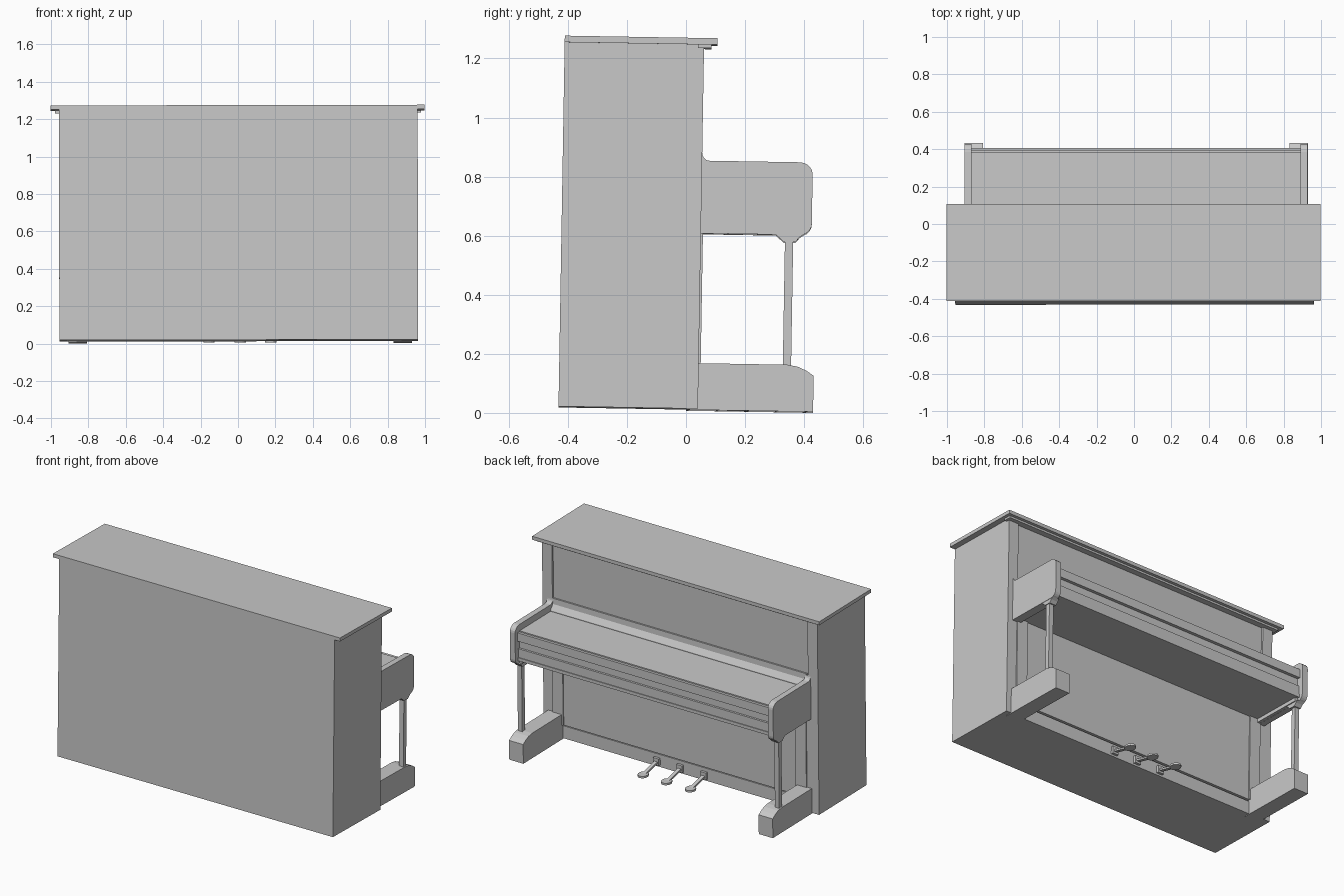
import bpy, bmesh, math
from mathutils import Matrix

if "Cube" in bpy.data.objects:
    bpy.data.objects.remove(bpy.data.objects["Cube"])

grey = bpy.data.materials.new("plain_grey")
grey.use_nodes = True
COLOUR = (0.58, 0.58, 0.58, 1)
grey.diffuse_color = COLOUR
grey.node_tree.nodes["Principled BSDF"].inputs["Base Color"].default_value = COLOUR

# the whole instrument leans very slightly
LEAN = Matrix.Rotation(-0.017, 4, 'X') @ Matrix.Rotation(-0.002, 4, 'Y')
MID = 0.012  # sideways centre of the keyboard and feet


def finish(name, bm):
    bmesh.ops.recalc_face_normals(bm, faces=bm.faces)
    mesh = bpy.data.meshes.new(name)
    bm.to_mesh(mesh)
    bm.free()
    mesh.materials.append(grey)
    ob = bpy.data.objects.new(name, mesh)
    bpy.context.collection.objects.link(ob)
    ob.matrix_world = LEAN
    return ob


def prism(name, profile, x0, x1):
    """Side profile of (y, z) points, extruded from x0 to x1."""
    bm = bmesh.new()
    face = bm.faces.new([bm.verts.new((x0, y, z)) for y, z in profile])
    new = bmesh.ops.extrude_face_region(bm, geom=[face])["geom"]
    verts = [v for v in new if isinstance(v, bmesh.types.BMVert)]
    bmesh.ops.translate(bm, verts=verts, vec=(x1 - x0, 0, 0))
    return finish(name, bm)


def box(name, x0, x1, y0, y1, z0, z1):
    return prism(name, [(y0, z0), (y1, z0), (y1, z1), (y0, z1)], x0, x1)


def arc(cy, cz, ry, rz, start, end, steps=5):
    angles = [math.radians(start + (end - start) * i / steps) for i in range(steps + 1)]
    return [(cy + ry * math.cos(a), cz + rz * math.sin(a)) for a in angles]


# cabinet: one body up to the front panels, lid and front moulding
box("cabinet", -0.955, 0.963, -0.432, 0.02, 0.013, 1.25)
box("lid", -1, 1, -0.432, 0.085, 1.246, 1.268)
box("lid_front_moulding", -0.975, 0.98, 0.02, 0.066, 1.234, 1.246)

# front panels and toe rail
box("upper_panel", -0.89, 0.90, 0, 0.028, 0.86, 1.24)
box("lower_panel", -0.89, 0.90, 0, 0.04, 0.1, 0.64)
box("toe_rail", -0.89, 0.90, 0, 0.034, 0.013, 0.092)

# keyboard section
KEY_L, KEY_R = MID - 0.885, MID + 0.885
box("keybed", KEY_L, KEY_R, 0, 0.39, 0.63, 0.65)
box("key_slip", KEY_L, KEY_R, 0, 0.385, 0.65, 0.705)
box("key_recess", KEY_L, KEY_R, 0, 0.372, 0.705, 0.77)
box("fallboard", KEY_L, KEY_R, 0, 0.37, 0.765, 0.812)
box("fallboard_lip", KEY_L, KEY_R, 0.376, 0.392, 0.755, 0.808)
box("fallboard_lip_joint", KEY_L, KEY_R, 0.36, 0.38, 0.755, 0.795)
prism("back_ledge", [(0, 0.79), (0.062, 0.79), (0.062, 0.818), (0.04, 0.85),
                     (0.038, 0.885), (0, 0.885)], KEY_L, KEY_R)

# paired side parts
cheek = ([(0.03, 0.607), (0.315, 0.607)] + arc(0.375, 0.645, 0.04, 0.038, -90, 0)
         + arc(0.37, 0.813, 0.045, 0.04, 0, 90) + arc(0.065, 0.88, 0.025, 0.027, 270, 180))
bracket = [(0.29, 0.61), (0.315, 0.588), (0.32, 0.583), (0.36, 0.583), (0.375, 0.6), (0.39, 0.61)]
foot = [(0, 0.009), (0.43, 0.009), (0.43, 0.131), (0.405, 0.148), (0.375, 0.161),
        (0.34, 0.167), (0, 0.167)]
for side, s in (("right", -1), ("left", 1)):
    def span(a, b, centre=MID):
        return sorted((centre + s * a, centre + s * b))
    box(side + "_side_panel", *span(0.89, 0.959, 0.004), -0.43, 0.04, 0.013, 1.248)
    box(side + "_lower_stile", *span(0.81, 0.885), 0, 0.047, 0.1, 0.64)
    prism(side + "_cheek", cheek, *span(0.88, 0.917))
    box(side + "_keybed_beam", *span(0.862, 0.914), 0.03, 0.375, 0.608, 0.635)
    prism(side + "_leg_bracket", bracket, *span(0.868, 0.915))
    box(side + "_leg", *span(0.88, 0.91), 0.325, 0.353, 0.16, 0.59)
    prism(side + "_foot", foot, *span(0.82, 0.918))

# pedals: block, sloping lever and round tip
for name, x in (("right", -0.155), ("middle", 0.012), ("left", 0.175)):
    box(name + "_pedal_block", x - 0.02, x + 0.02, 0.02, 0.05, 0.025, 0.07)
    prism(name + "_pedal_lever", [(0.04, 0.04), (0.17, 0.01), (0.17, 0.02), (0.04, 0.052)],
          x - 0.011, x + 0.011)
    bm = bmesh.new()
    bmesh.ops.create_cone(bm, cap_ends=True, segments=16, radius1=0.03, radius2=0.03, depth=0.012,
                          matrix=Matrix.Translation((x, 0.175, 0.015)) @ Matrix.Diagonal((1, 1.2, 1, 1)))
    finish(name + "_pedal_tip", bm)
